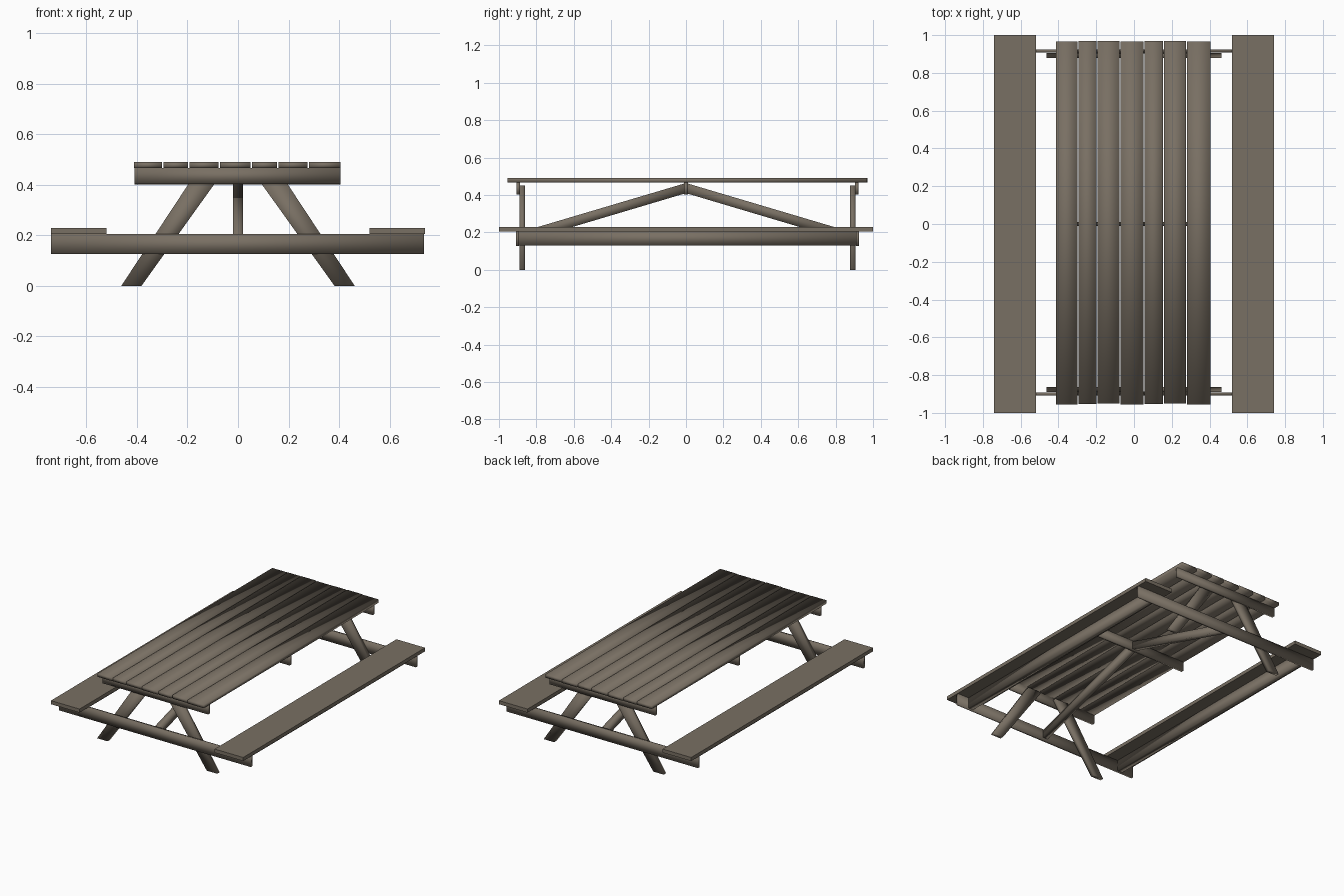
import bpy
import bmesh

cube = bpy.data.objects.get("Cube")
if cube:
    bpy.data.objects.remove(cube, do_unlink=True)

wood = bpy.data.materials.new("weathered wood")
wood.use_nodes = True
color = (0.19, 0.16, 0.125, 1)
wood.diffuse_color = color
wood.node_tree.nodes["Principled BSDF"].inputs["Base Color"].default_value = color


def prism(name, profile, axis, start, end, soft=True):
    """Extrude a profile along x (profile in y, z) or y (profile in x, z)."""
    bm = bmesh.new()

    def point(p, depth):
        return (depth, p[0], p[1]) if axis == "x" else (p[0], depth, p[1])

    near = [bm.verts.new(point(p, start)) for p in profile]
    far = [bm.verts.new(point(p, end)) for p in profile]
    bm.faces.new(near)
    bm.faces.new(far)
    for i in range(len(profile)):
        j = (i + 1) % len(profile)
        bm.faces.new((near[i], near[j], far[j], far[i]))
    bmesh.ops.recalc_face_normals(bm, faces=bm.faces[:])
    for face in bm.faces:
        face.smooth = soft
    mesh = bpy.data.meshes.new(name)
    bm.to_mesh(mesh)
    bm.free()
    mesh.materials.append(wood)
    obj = bpy.data.objects.new(name, mesh)
    bpy.context.collection.objects.link(obj)
    return obj


def board(name, x, y, z, soft=True):
    """Straight board given by its extents."""
    profile = [(x[0], z[0]), (x[1], z[0]), (x[1], z[1]), (x[0], z[1])]
    return prism(name, profile, "y", y[0], y[1], soft)


# Table top planks of uneven width with narrow gaps
edges = [-0.415, -0.297, -0.195, -0.074, 0.053, 0.157, 0.278, 0.408]
for i in range(len(edges) - 1):
    shift = 0.002 * (i % 3)
    board(f"top_plank_{i + 1}", (edges[i] + 0.003, edges[i + 1] - 0.003),
          (-0.955 + shift, 0.966 + shift), (0.466, 0.49))

# Benches, each with a rail on edge beneath
for side, s in (("left", 1), ("right", -1)):
    board(f"{side}_seat", sorted((0.52 * s, 0.74 * s)), (-1, 1), (0.205, 0.23), False)
    board(f"{side}_seat_rail", sorted((0.61 * s, 0.65 * s)), (-0.895, 0.91), (0.13, 0.205))

# Cleat under the middle of the top
board("middle_cleat", (-0.41, 0.405), (-0.01, 0.01), (0.402, 0.466))

# End frames: seat beam, top cleat, two slanted legs and a brace to the middle
for end, e in (("front", -1), ("back", 1)):
    def span(a, b):
        return sorted((0.008 + e * a, 0.008 + e * b))

    board(f"{end}_seat_beam", (-0.74, 0.735), span(0.9, 0.917), (0.127, 0.205))
    board(f"{end}_top_cleat", (-0.41, 0.405), span(0.895, 0.915), (0.404, 0.466))
    for side, s in (("left", 1), ("right", -1)):
        leg = [(0.462 * s, 0), (0.382 * s, 0), (0.06 * s, 0.45), (0.165 * s, 0.45)]
        prism(f"{end}_{side}_leg", leg, "y", *span(0.87, 0.897))
    brace = [(0, 0.41), (0, 0.464), (0.9 * e, 0.197), (0.9 * e, 0.142)]
    prism(f"{end}_brace", brace, "x", -0.019, 0.019)
